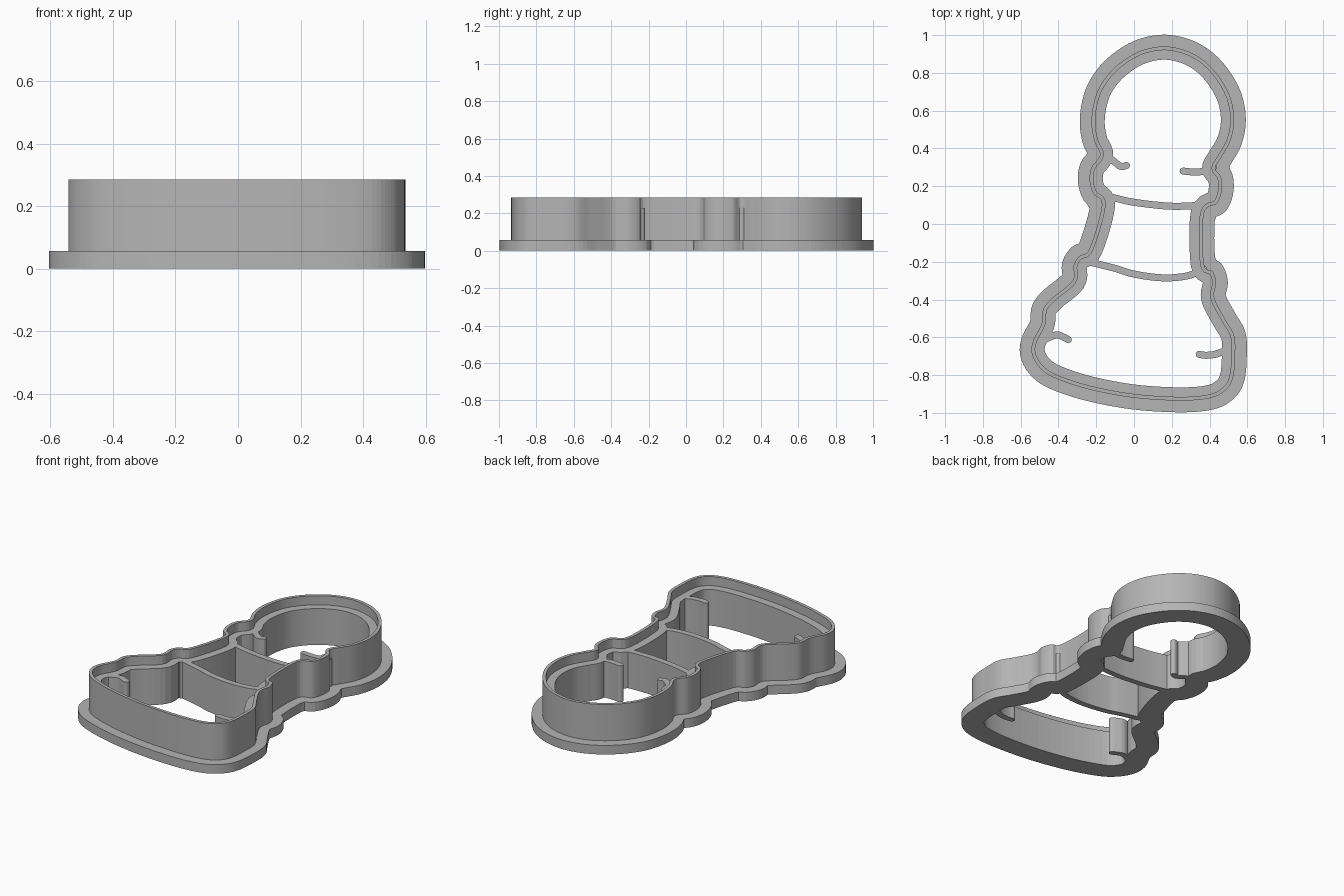
import bpy, bmesh, math
from mathutils import Vector

cube = bpy.data.objects.get("Cube")
if cube:
    bpy.data.objects.remove(cube, do_unlink=True)

BASE_TOP, LEDGE_TOP, RIM_TOP = 0.057, 0.228, 0.285

grey = bpy.data.materials.new("plain grey")
grey.use_nodes = True
colour = (0.46, 0.46, 0.46, 1)
grey.diffuse_color = colour
grey.node_tree.nodes["Principled BSDF"].inputs["Base Color"].default_value = colour


def smooth_path(points, closed, steps=6):
    """Catmull-Rom curve through the points."""
    pts = [Vector(p) for p in points]
    n = len(pts)

    def get(i):
        return pts[i % n] if closed else pts[max(0, min(i, n - 1))]

    out = []
    for i in range(n if closed else n - 1):
        a, b, c, d = (get(i + k) for k in (-1, 0, 1, 2))
        for s in range(steps):
            t = s / steps
            out.append((b * 2 + (c - a) * t + (a * 2 - b * 5 + c * 4 - d) * t * t
                        + (b * 3 - a - c * 3 + d) * t ** 3) / 2)
    return out if closed else out + [pts[-1]]


def offset_loop(loop, dist):
    """Parallel outline (positive = outward of a clockwise loop), folds removed."""
    out = []
    for i, p in enumerate(loop):
        t = (loop[(i + 1) % len(loop)] - loop[i - 1]).normalized()
        q = p + Vector((-t.y, t.x)) * dist
        if min((q - w).length for w in loop) > abs(dist) - 0.002:
            out.append(q)
    return out


def stroke_outline(points, width):
    """Closed outline of a thick line with round ends."""
    path = smooth_path(points, False)
    r = width / 2
    left, right = [], []
    for i, p in enumerate(path):
        t = (path[min(i + 1, len(path) - 1)] - path[max(i - 1, 0)]).normalized()
        side = Vector((-t.y, t.x)) * r
        left.append(p + side)
        right.append(p - side)

    def cap(centre, start):
        v = start - centre
        turn = [(math.cos(a), math.sin(a)) for a in (-math.pi * k / 6 for k in range(1, 6))]
        return [centre + Vector((v.x * c - v.y * s, v.x * s + v.y * c)) for c, s in turn]

    return left + cap(path[-1], left[-1]) + right[::-1] + cap(path[0], right[0])


def prism(name, loops, z0, z1):
    """Fill the outlines (inner ones become holes) and extrude upward."""
    bm = bmesh.new()
    for loop in loops:
        vs = [bm.verts.new((p.x, p.y, z0)) for p in loop]
        for i, v in enumerate(vs):
            bm.edges.new((vs[i - 1], v))
    bmesh.ops.triangle_fill(bm, use_beauty=True, use_dissolve=False,
                            edges=bm.edges[:], normal=(0, 0, 1))
    res = bmesh.ops.extrude_face_region(bm, geom=bm.faces[:], use_keep_orig=True)
    top = [g for g in res["geom"] if isinstance(g, bmesh.types.BMVert)]
    bmesh.ops.translate(bm, verts=top, vec=(0, 0, z1 - z0))
    bmesh.ops.recalc_face_normals(bm, faces=bm.faces[:])
    mesh = bpy.data.meshes.new(name)
    bm.to_mesh(mesh)
    bm.free()
    mesh.materials.append(grey)
    obj = bpy.data.objects.new(name, mesh)
    bpy.context.scene.collection.objects.link(obj)
    return obj


# Cutting outline, clockwise from the top of the head
outline = smooth_path([
    (.15, .94), (.27, .92), (.37, .865), (.45, .78), (.51, .67), (.53, .55),
    (.51, .44), (.46, .35), (.43, .295), (.46, .25), (.465, .18), (.44, .11),
    (.37, .055), (.37, -.21), (.415, -.25), (.435, -.31), (.425, -.39),
    (.48, -.5), (.53, -.59), (.535, -.7), (.525, -.81), (.49, -.875),
    (.41, -.92), (.25, -.935), (0, -.92), (-.24, -.875), (-.42, -.815),
    (-.5, -.76), (-.54, -.69), (-.535, -.62), (-.49, -.53), (-.48, -.45),
    (-.43, -.39), (-.325, -.3), (-.32, -.22), (-.29, -.17), (-.235, -.13),
    (-.17, .1), (-.215, .16), (-.235, .23), (-.225, .3), (-.18, .365),
    (-.21, .44), (-.225, .53), (-.215, .63), (-.18, .73), (-.1, .83), (.02, .91)], True)

flange_edge = offset_loop(outline, 0.062)
rim_inside = offset_loop(outline, -0.02)
opening = offset_loop(outline, -0.07)

# Flange, tall cutting rim and the lower ledge inside it
prism("base_flange", [flange_edge, opening], 0, BASE_TOP)
prism("cutting_rim", [outline, rim_inside], BASE_TOP, RIM_TOP)
prism("inner_ledge", [rim_inside, opening], BASE_TOP, LEDGE_TOP)

# Inner stamping walls: two cross arcs and four short hooks
strokes = {
    "collar_arc": [(-.17, .155), (-.1, .137), (0, .115), (.15, .097), (.25, .094), (.36, .1)],
    "waist_arc": [(-.24, -.2), (-.1, -.235), (0, -.265), (.15, -.285), (.28, -.275), (.37, -.24)],
    "right_chin_hook": [(-.15, .365), (-.11, .335), (-.07, .305), (-.04, .31)],
    "left_chin_hook": [(.42, .3), (.38, .283), (.33, .275), (.26, .28)],
    "right_hem_hook": [(-.47, -.61), (-.41, -.587), (-.37, -.6), (-.348, -.612)],
    "left_hem_hook": [(.48, -.672), (.43, -.69), (.38, -.695), (.345, -.69)],
}
for name, points in strokes.items():
    prism(name, [stroke_outline(points, 0.037)], 0, LEDGE_TOP)
